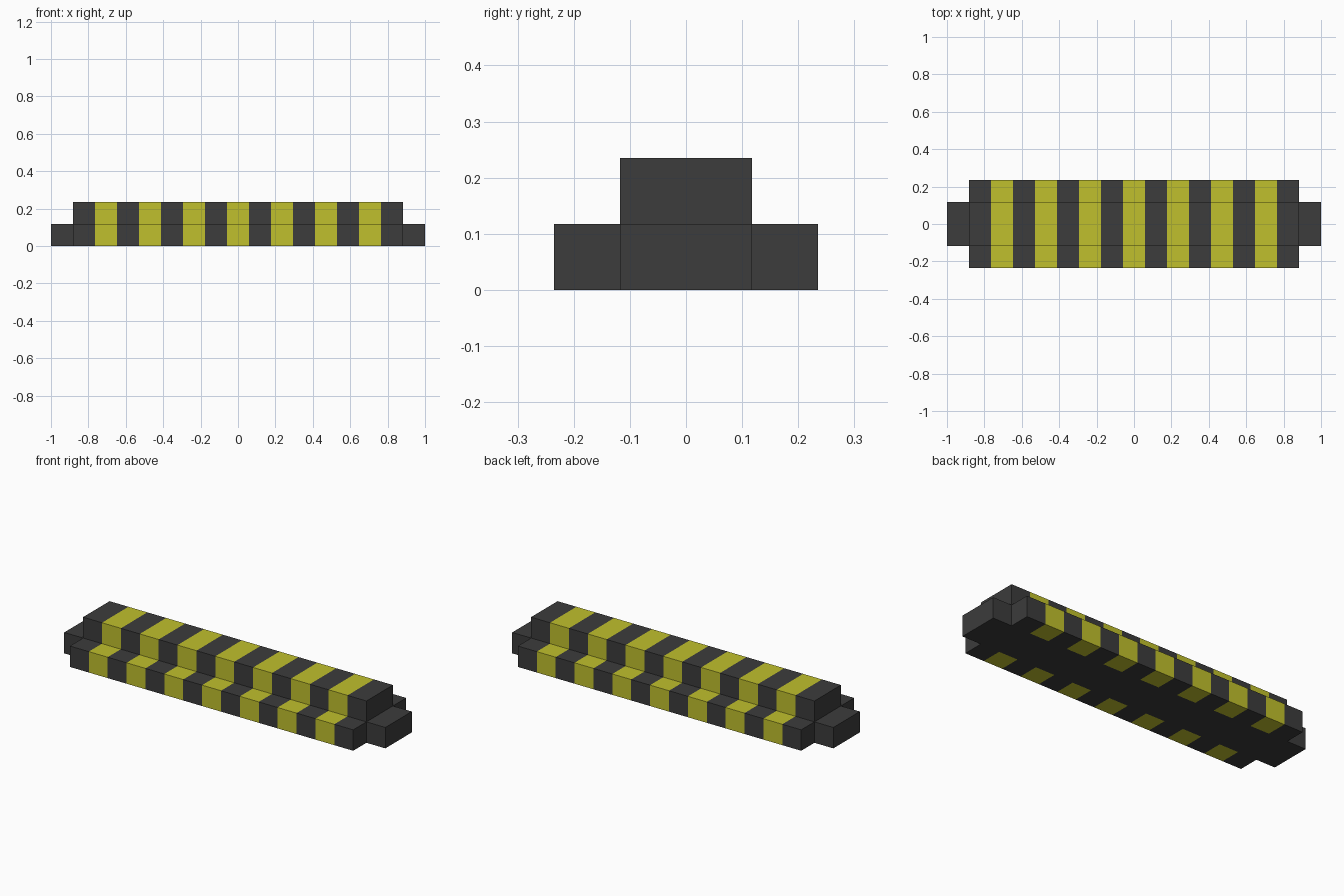
import bpy
import bmesh

cube = bpy.data.objects.get("Cube")
if cube:
    bpy.data.objects.remove(cube, do_unlink=True)

U = 2 / 17            # one block
CELLS = 15            # stripes along the body


def material(name, rgb):
    m = bpy.data.materials.new(name)
    m.use_nodes = True
    color = (*rgb, 1)
    m.diffuse_color = color
    m.node_tree.nodes["Principled BSDF"].inputs["Base Color"].default_value = color
    return m


dark = material("charcoal", (0.045, 0.045, 0.045))
yellow = material("hazard yellow", (0.527, 0.527, 0.026))


def finish(name, bm, materials):
    bmesh.ops.recalc_face_normals(bm, faces=bm.faces)
    mesh = bpy.data.meshes.new(name)
    bm.to_mesh(mesh)
    bm.free()
    for m in materials:
        mesh.materials.append(m)
    obj = bpy.data.objects.new(name, mesh)
    bpy.context.collection.objects.link(obj)
    return obj


# Stepped body: one cross-section swept along x, with a ring at every stripe edge
profile = [(-2, 0), (-1, 0), (1, 0), (2, 0), (2, 1),
           (1, 1), (1, 2), (-1, 2), (-1, 1), (-2, 1)]
bm = bmesh.new()
rings = [[bm.verts.new(((i - CELLS / 2) * U, y * U, z * U)) for y, z in profile]
         for i in range(CELLS + 1)]
n = len(profile)
for i in range(CELLS):
    for j in range(n):
        k = (j + 1) % n
        f = bm.faces.new((rings[i][j], rings[i][k], rings[i + 1][k], rings[i + 1][j]))
        # every second stripe is yellow, except under the middle of the body
        f.material_index = 1 if i % 2 == 1 and j != 1 else 0
bm.faces.new(rings[0])
bm.faces.new(rings[-1])
finish("striped_body", bm, [dark, yellow])

# Low block at each end
for name, side in (("left_end_block", 1), ("right_end_block", -1)):
    bm = bmesh.new()
    bmesh.ops.create_cube(bm, size=1)
    bmesh.ops.scale(bm, vec=(U, 2 * U, U), verts=bm.verts)
    bmesh.ops.translate(bm, vec=(side * 8 * U, 0, U / 2), verts=bm.verts)
    finish(name, bm, [dark])
